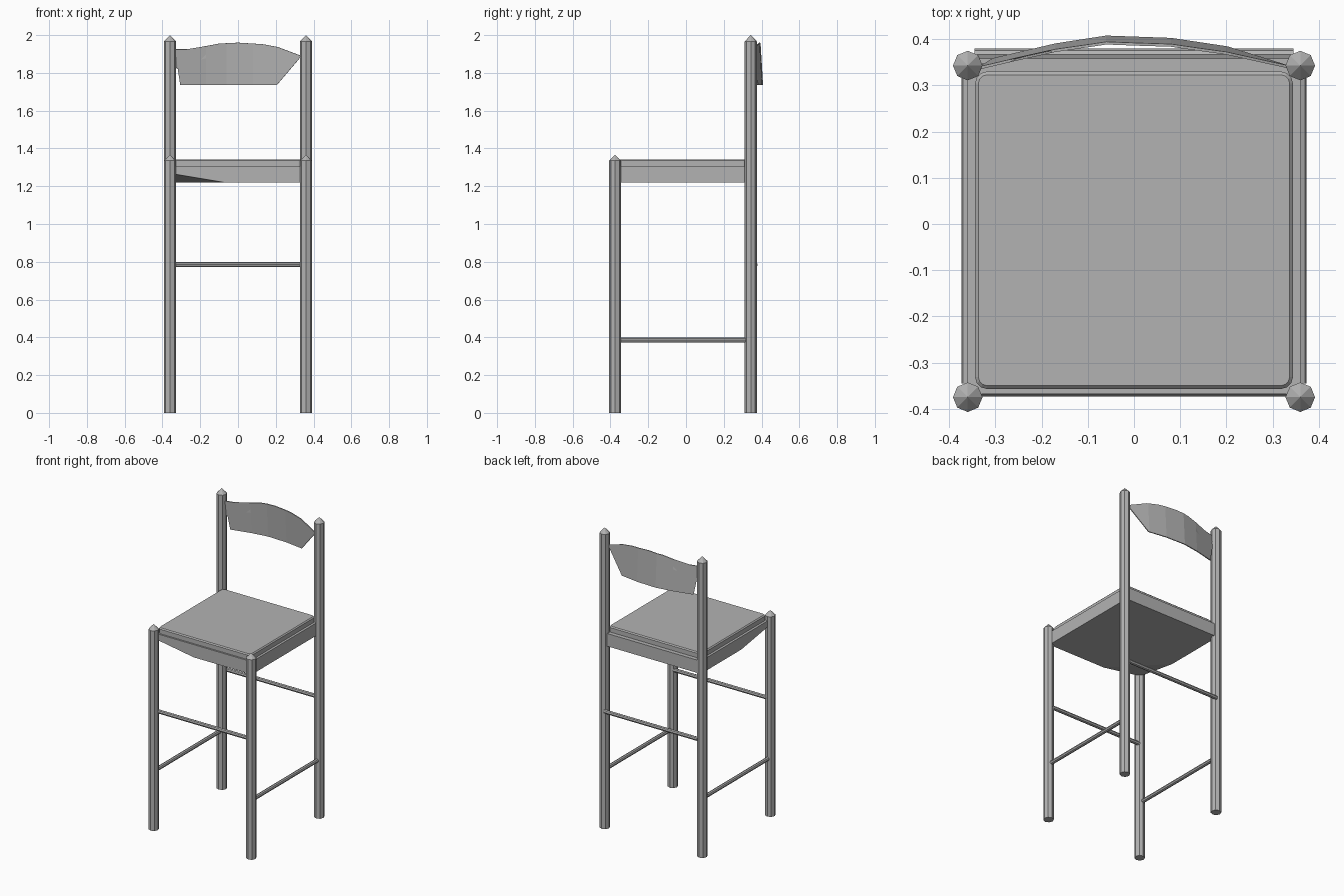
import bpy
import bmesh
from mathutils import Vector, Matrix

if "Cube" in bpy.data.objects:
    bpy.data.objects.remove(bpy.data.objects["Cube"], do_unlink=True)

grey = bpy.data.materials.new("plain_grey")
grey.use_nodes = True
colour = (0.45, 0.45, 0.45, 1)
grey.diffuse_color = colour
grey.node_tree.nodes["Principled BSDF"].inputs["Base Color"].default_value = colour


def finish(name, bm):
    bmesh.ops.recalc_face_normals(bm, faces=bm.faces)
    mesh = bpy.data.meshes.new(name)
    bm.to_mesh(mesh)
    bm.free()
    mesh.materials.append(grey)
    obj = bpy.data.objects.new(name, mesh)
    bpy.context.collection.objects.link(obj)
    return obj


def rod(bm, start, end, radius, sides=8):
    a, b = Vector(start), Vector(end)
    turn = (b - a).to_track_quat("Z", "Y").to_matrix().to_4x4()
    bmesh.ops.create_cone(bm, cap_ends=True, segments=sides, radius1=radius, radius2=radius,
                          depth=(b - a).length, matrix=Matrix.Translation((a + b) / 2) @ turn)


def box(bm, low, high):
    low, high = Vector(low), Vector(high)
    size = Matrix.Diagonal((*(high - low), 1))
    bmesh.ops.create_cube(bm, size=1, matrix=Matrix.Translation((low + high) / 2) @ size)


# Octagonal legs with pointed tips
LEG_X, FRONT_Y, BACK_Y, LEG_R = 0.36, -0.375, 0.343, 0.032
for row, y, shoulder, tip in (("front", FRONT_Y, 1.335, 1.367), ("back", BACK_Y, 1.967, 2.0)):
    for side, s in (("left", 1), ("right", -1)):
        bm = bmesh.new()
        rod(bm, (s * LEG_X, y, 0), (s * LEG_X, y, shoulder), LEG_R)
        cap = max(bm.faces, key=lambda f: f.calc_center_median().z)
        peak = bmesh.ops.poke(bm, faces=[cap])["verts"][0]
        peak.co.z = tip
        finish(f"{row}_{side}_leg", bm)

# Rungs: high ones front and back, low ones at the sides
for name, y in (("front_rung", -0.36), ("back_rung", 0.367)):
    bm = bmesh.new()
    rod(bm, (-0.345, y, 0.785), (0.345, y, 0.785), 0.013)
    finish(name, bm)
for name, s in (("left_rung", 1), ("right_rung", -1)):
    bm = bmesh.new()
    rod(bm, (s * 0.361, -0.345, 0.385), (s * 0.361, 0.335, 0.385), 0.013)
    finish(name, bm)

# Seat cushion with rounded corners and a softened top edge
bm = bmesh.new()
box(bm, (-0.344, -0.357, 1.29), (0.344, 0.33, 1.342))
uprights = [e for e in bm.edges if abs(e.verts[0].co.z - e.verts[1].co.z) > 0.01]
bmesh.ops.bevel(bm, geom=uprights, offset=0.025, segments=3, affect="EDGES", profile=0.5)
rim = [e for e in bm.edges if all(v.co.z > 1.34 for v in e.verts)]
bmesh.ops.bevel(bm, geom=rim, offset=0.007, segments=1, affect="EDGES", profile=0.5)
finish("seat_cushion", bm)

# Seat base, with its lower front right corner sliced away
bm = bmesh.new()
box(bm, (-0.36, -0.368, 1.22), (0.36, 0.358, 1.305))
a, b, c = Vector((-0.36, -0.368, 1.268)), Vector((-0.07, -0.368, 1.22)), Vector((-0.36, -0.07, 1.22))
normal = (c - a).cross(b - a)
if normal.z > 0:
    normal = -normal
cut = bmesh.ops.bisect_plane(bm, geom=bm.verts[:] + bm.edges[:] + bm.faces[:],
                             plane_co=a, plane_no=normal, clear_outer=True)
bmesh.ops.holes_fill(bm, edges=[e for e in bm.edges if e.is_boundary])
finish("seat_base", bm)

# Bowed back panel with a notched right end
outline = [(-0.335, 1.925), (-0.27, 1.925), (-0.24, 1.89), (-0.2, 1.87), (-0.165, 1.878),
           (-0.16, 1.91), (-0.18, 1.94), (-0.1, 1.955), (0, 1.96), (0.13, 1.952), (0.21, 1.937),
           (0.335, 1.89), (0.32, 1.87), (0.205, 1.735), (-0.305, 1.735), (-0.285, 1.78),
           (-0.3, 1.812), (-0.335, 1.83)]
bow = [(-0.34, 0.348), (-0.17, 0.388), (-0.06, 0.405), (0.08, 0.4), (0.2, 0.382), (0.34, 0.348)]


def bow_y(x):
    for (x0, y0), (x1, y1) in zip(bow, bow[1:]):
        if x <= x1:
            return y0 + (y1 - y0) * (x - x0) / (x1 - x0)
    return bow[-1][1]


bm = bmesh.new()
face = bm.faces.new([bm.verts.new((x, 0, z)) for x, z in outline])
bmesh.ops.triangulate(bm, faces=[face])
for x, _ in bow[1:-1]:
    bmesh.ops.bisect_plane(bm, geom=bm.verts[:] + bm.edges[:] + bm.faces[:],
                           plane_co=(x, 0, 0), plane_no=(1, 0, 0))
for v in bm.verts:
    v.co.y = bow_y(v.co.x) - 0.06 * (v.co.z - 1.735)
panel = finish("back_panel", bm)
solid = panel.modifiers.new("thickness", "SOLIDIFY")
solid.thickness = 0.006
solid.offset = 0
